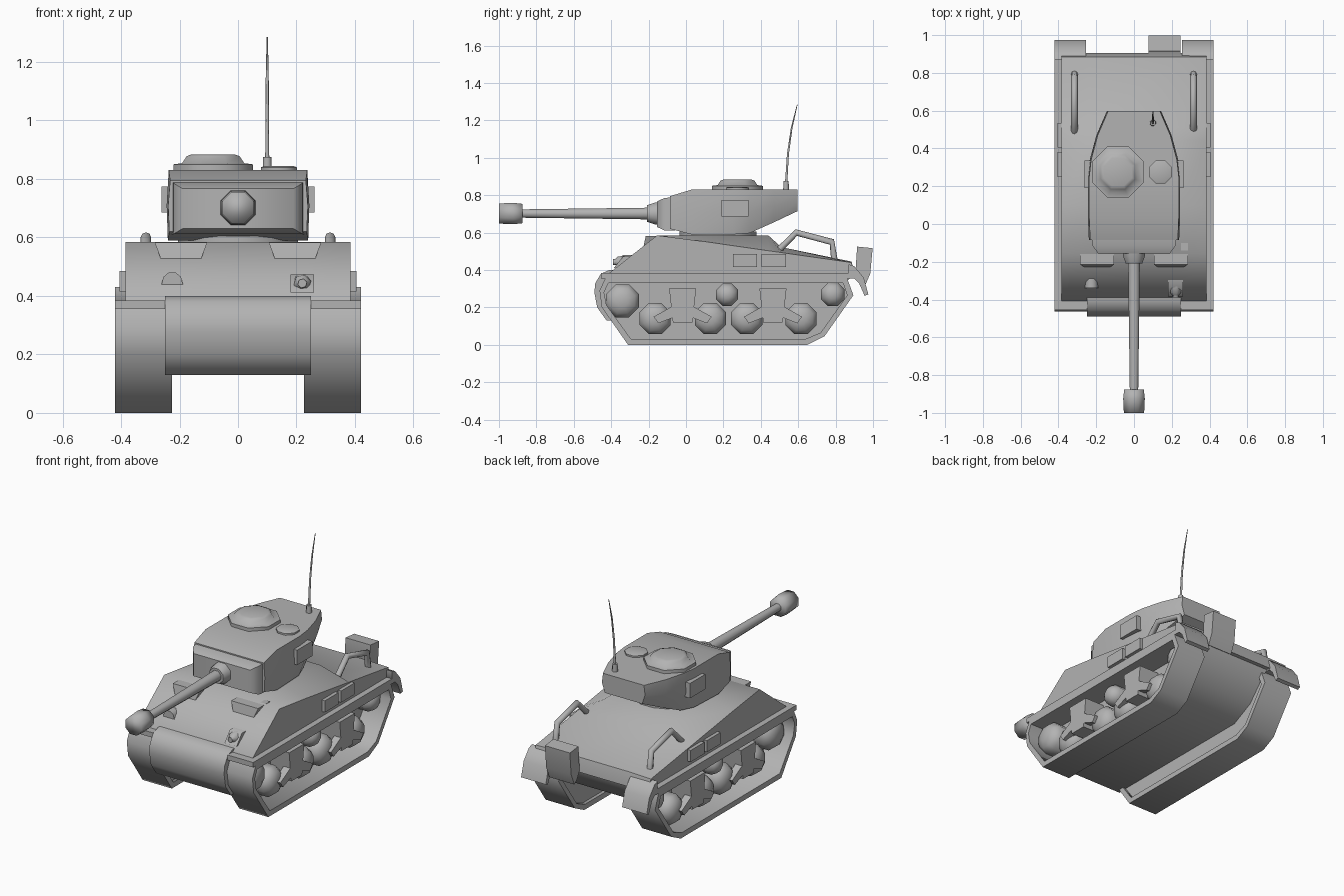
import bpy, bmesh, math
from mathutils import Vector

grey = bpy.data.materials.new("plain_grey")
grey.diffuse_color = (0.45, 0.45, 0.45, 1)


def finish(name, bm, angle):
    bmesh.ops.recalc_face_normals(bm, faces=bm.faces)
    me = bpy.data.meshes.new(name)
    bm.to_mesh(me)
    bm.free()
    me.materials.append(grey)
    ob = bpy.data.objects.new(name, me)
    bpy.context.collection.objects.link(ob)
    bpy.ops.object.select_all(action='DESELECT')
    ob.select_set(True)
    bpy.context.view_layer.objects.active = ob
    bpy.ops.object.shade_smooth_by_angle(angle=math.radians(angle))
    return ob


def loft(name, rings, closed=False, angle=62):
    """Skin a list of equal-length point rings."""
    bm = bmesh.new()
    vs = [[bm.verts.new(p) for p in r] for r in rings]
    n = len(vs[0])
    pairs = list(zip(vs, vs[1:])) + ([(vs[-1], vs[0])] if closed else [])
    for a, b in pairs:
        for i in range(n):
            j = (i + 1) % n
            bm.faces.new((a[i], a[j], b[j], b[i]))
    if not closed:
        bm.faces.new(vs[0])
        bm.faces.new(vs[-1])
    return finish(name, bm, angle)


def prism(name, prof, x0, x1):
    """Extrude a (y, z) profile along x."""
    return loft(name, [[(x, y, z) for y, z in prof] for x in (x0, x1)])


def box(name, x, y, z):
    return prism(name, [(y[0], z[0]), (y[1], z[0]), (y[1], z[1]), (y[0], z[1])], *x)


def lathe(name, centre, axis, steps, sides=8, angle=62):
    """Stack of (offset, radius) rings along an axis."""
    c, d = Vector(centre), Vector(axis).normalized()
    u = d.orthogonal().normalized()
    v = d.cross(u)
    ts = [math.tau * (i + 0.5) / sides for i in range(sides)]
    return loft(name, [[c + d * o + (u * math.cos(t) + v * math.sin(t)) * r for t in ts]
                       for o, r in steps], angle=angle)


def tube(name, pts, radii, sides=8):
    """Tube along a path lying in a plane of constant x."""
    pts = [Vector(p) for p in pts]
    rings = []
    for i, p in enumerate(pts):
        d = (pts[min(i + 1, len(pts) - 1)] - pts[max(i - 1, 0)]).normalized()
        u = Vector((1, 0, 0))
        v = d.cross(u)
        ts = [math.tau * k / sides for k in range(sides)]
        rings.append([p + (u * math.cos(t) + v * math.sin(t)) * radii[i] for t in ts])
    return loft(name, rings)


# Lower hull with rounded nose projecting past the tracks
prism("lower_hull", [(-0.41, 0.40), (-0.455, 0.38), (-0.485, 0.33), (-0.49, 0.28), (-0.475, 0.20), (-0.425, 0.13),
                     (0.60, 0.13), (0.74, 0.20), (0.88, 0.36), (0.88, 0.40)], -0.25, 0.25)

# Upper hull: centre deck higher than the side edges
deck = [(-0.415, 0.38, 0.38), (-0.155, 0.585, 0.585), (0.10, 0.585, 0.552),
        (0.44, 0.585, 0.503), (0.51, 0.522, 0.493), (0.885, 0.445, 0.44), (0.905, 0.37, 0.37)]
loft("upper_hull", [[(-0.385, y, 0.365), (-0.385, y, zs), (-0.24, y, zc),
                     (0.24, y, zc), (0.385, y, zs), (0.385, y, 0.365)] for y, zc, zs in deck])

# Tracks, running gear, fenders and side fittings, once per side
outer = [(-0.31, 0.0), (0.65, 0.0), (0.74, 0.045), (0.895, 0.265), (0.86, 0.36),
         (-0.43, 0.36), (-0.462, 0.29), (-0.45, 0.20)]
inner = [(-0.295, 0.032), (0.64, 0.032), (0.72, 0.065), (0.862, 0.265), (0.84, 0.33),
         (-0.415, 0.33), (-0.438, 0.28), (-0.425, 0.212)]
for s, tag in ((1, "right"), (-1, "left")):
    def X(a, b):
        return (s * a, s * b)
    loft(f"track_{tag}",
         [[(s * x, y, z) for y, z in p] for x, p in
          ((0.225, outer), (0.42, outer), (0.42, inner), (0.225, inner))],
         closed=True)
    # Plate behind the wheels
    prism(f"track_web_{tag}", inner, *X(0.245, 0.272))
    for y, z, r in ((-0.165, 0.14, 0.09), (0.13, 0.14, 0.09), (0.325, 0.14, 0.09), (0.615, 0.14, 0.09),
                    (-0.34, 0.235, 0.095), (0.785, 0.27, 0.068), (0.22, 0.268, 0.064)):
        lathe(f"wheel_{tag}", (s * 0.26, y, z), (s, 0, 0),
              [(0, r), (0.08, r), (0.11, r * 0.75), (0.125, r * 0.35)], 8, 80)
    for y in (-0.018, 0.465):
        prism(f"bogie_{tag}", [(y - 0.052, 0.12), (y + 0.052, 0.12), (y + 0.072, 0.30), (y - 0.072, 0.30)],
              *X(0.26, 0.405))
        for k in (-1, 1):
            prism(f"bogie_arm_{tag}", [(y + k * 0.04, 0.15), (y + k * 0.13, 0.115),
                                       (y + k * 0.155, 0.15), (y + k * 0.04, 0.215)], *X(0.36, 0.405))
    box(f"fender_{tag}", X(0.25, 0.42), (-0.455, 0.90), (0.355, 0.385))
    prism(f"rear_mudguard_{tag}", [(0.87, 0.385), (0.87, 0.43), (0.90, 0.42), (0.95, 0.36),
                                   (0.975, 0.27), (0.955, 0.262), (0.925, 0.33)], *X(0.255, 0.42))
    for y in (0.25, 0.405):
        box(f"side_box_{tag}", X(0.37, 0.406), (y, y + 0.13), (0.415, 0.485))
    # Bent deck rails
    x = s * 0.315
    tube(f"deck_rail_{tag}", [(x, 0.48, 0.49), (x, 0.59, 0.60), (x, 0.78, 0.55), (x, 0.795, 0.44)],
         [0.018] * 4)
    # Crew hoods on the glacis
    loft(f"crew_hood_{tag}", [[(s * 0.14, y0, 0.49), (s * 0.25, y0, 0.49), (s * 0.285, y1, 0.583), (s * 0.105, y1, 0.583)]
                              for y0, y1 in ((-0.235, -0.215), (-0.10, -0.10))])
    # Turret cheek boxes
    box(f"turret_side_box_{tag}", X(0.20, 0.262), (0.19, 0.335), (0.685, 0.775))

# Lamp cover and hull gun on the glacis
loft("lamp_cover", [[(-0.225 + dx, y, z) for dx, z in
                     ((-0.043, 0.415), (0.043, 0.415), (0.03, 0.465), (0.012, 0.48), (-0.012, 0.48), (-0.03, 0.465))]
                    for y in (-0.34, -0.25)])
prism("hull_gun_mount", [(-0.385, 0.412), (-0.335, 0.473), (-0.26, 0.473), (-0.30, 0.412)], 0.18, 0.26)
lathe("hull_gun", (0.22, -0.33, 0.443), (0, -1, 0), [(0, 0.034), (0.035, 0.03), (0.045, 0.018), (0.06, 0.016)], 6)

# Rear storage box
prism("rear_box", [(0.905, 0.375), (0.915, 0.525), (0.998, 0.517), (0.985, 0.38), (0.955, 0.31), (0.93, 0.33)],
      0.078, 0.245)

# Turret shell: (y, half width top, half width bottom, z bottom, z top)
shell = [(-0.085, 0.235, 0.235, 0.62, 0.795), (0.03, 0.24, 0.24, 0.59, 0.83), (0.25, 0.24, 0.23, 0.59, 0.83),
         (0.34, 0.23, 0.20, 0.597, 0.83), (0.47, 0.195, 0.165, 0.655, 0.83), (0.597, 0.14, 0.125, 0.715, 0.83)]
loft("turret", [[(-wb, y, z0), (wb, y, z0), (wt + 0.004, y, (z0 + z1) / 2), (wt - 0.003, y, z1),
                 (-wt + 0.003, y, z1), (-wt - 0.004, y, (z0 + z1) / 2)] for y, wt, wb, z0, z1 in shell])
lathe("turret_ring", (0, 0.17, 0.575), (0, 0, 1), [(0, 0.21), (0.03, 0.21)], 16)

# Gun mantlet
loft("mantlet", [[(-w, y, z0), (w, y, z0), (w, y, z1), (-w, y, z1)] for y, w, z0, z1 in
                 ((-0.06, 0.225, 0.61, 0.79), (-0.115, 0.22, 0.612, 0.785), (-0.155, 0.19, 0.63, 0.767))])

# Gun: collar, barrel, muzzle
lathe("gun_collar", (0, -0.14, 0.702), (0, -1, 0), [(0, 0.066), (0.03, 0.062), (0.068, 0.048)], 8)
lathe("gun_barrel", (0, -0.18, 0.702), (0, -1, 0), [(0, 0.034), (0.71, 0.024)], 8)
lathe("muzzle", (0, -0.875, 0.702), (0, -1, 0), [(0, 0.056), (0.05, 0.062), (0.125, 0.058)], 8, 100)

# Roof hatches
lathe("cupola", (-0.085, 0.275, 0.82), (0, 0, 1),
      [(0, 0.147), (0.03, 0.147), (0.034, 0.115), (0.058, 0.098), (0.064, 0.08)], 8)
lathe("loader_hatch", (0.14, 0.275, 0.82), (0, 0, 1), [(0, 0.066), (0.02, 0.066), (0.024, 0.055)], 8)

# Aerial
lathe("aerial_base", (0.1, 0.535, 0.82), (0, 0, 1), [(0, 0.017), (0.055, 0.015)], 8)
tube("aerial", [(0.1, 0.535, 0.86), (0.1, 0.545, 1.02), (0.1, 0.565, 1.16), (0.1, 0.595, 1.285)],
     [0.007, 0.006, 0.005, 0.002], 6)
